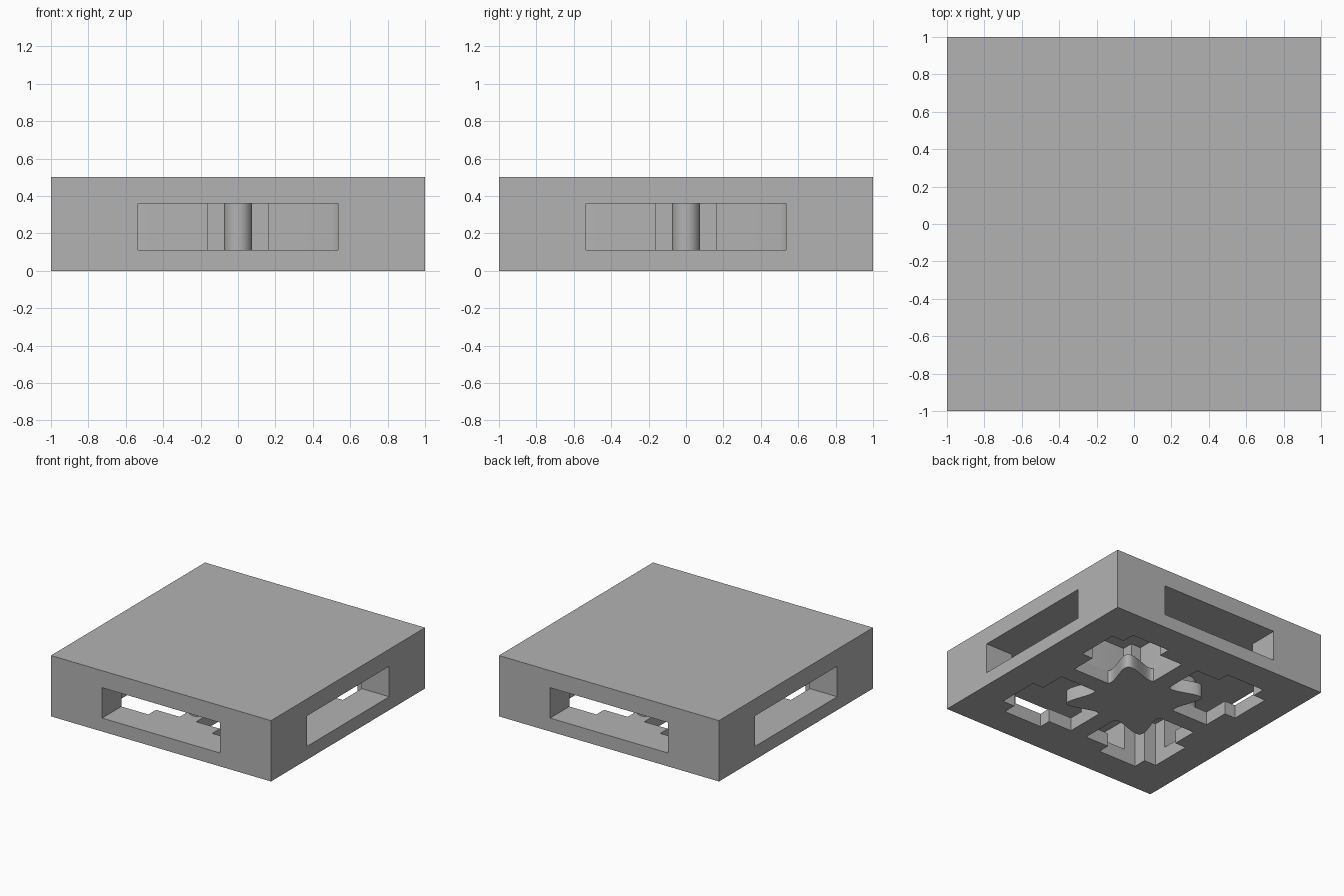
import bpy
import bmesh
from math import sin, cos, pi, sqrt
from mathutils import Vector

cube = bpy.data.objects.get("Cube")
if cube:
    bpy.data.objects.remove(cube, do_unlink=True)

HEIGHT = 0.5
FLOOR, CEILING = 0.11, 0.36      # inner chamber heights
WEB = 0.075                      # half thickness of the cross webs

grey = bpy.data.materials.new("plain_grey")
grey.use_nodes = True
colour = (0.45, 0.45, 0.45, 1)
grey.diffuse_color = colour
grey.node_tree.nodes["Principled BSDF"].inputs["Base Color"].default_value = colour


def turn(points, quarter):
    """Rotate plan points by quarter turns."""
    for _ in range(quarter):
        points = [(-y, x) for x, y in points]
    return points


def four_fold(points):
    return [p for q in range(4) for p in turn(points, q)]


def prism(name, outline, low, high):
    """Extrude a counter-clockwise plan outline between two heights."""
    bm = bmesh.new()
    face = bm.faces.new([bm.verts.new((x, y, low)) for x, y in outline])
    top = bmesh.ops.extrude_face_region(bm, geom=[face])["geom"]
    bmesh.ops.translate(bm, vec=Vector((0, 0, high - low)),
                        verts=[v for v in top if isinstance(v, bmesh.types.BMVert)])
    bmesh.ops.recalc_face_normals(bm, faces=bm.faces)
    mesh = bpy.data.meshes.new(name)
    bm.to_mesh(mesh)
    bm.free()
    mesh.materials.append(grey)
    obj = bpy.data.objects.new(name, mesh)
    bpy.context.collection.objects.link(obj)
    return obj


def cut(target, cutter):
    cutter.hide_render = True
    mod = target.modifiers.new("cut", "BOOLEAN")
    mod.operation = "DIFFERENCE"
    mod.solver = "EXACT"
    mod.object = cutter
    bpy.context.view_layer.objects.active = target
    bpy.ops.object.modifier_apply(modifier=mod.name)
    bpy.data.objects.remove(cutter, do_unlink=True)


def smooth(obj):
    bpy.ops.object.select_all(action="DESELECT")
    obj.select_set(True)
    bpy.context.view_layer.objects.active = obj
    bpy.ops.object.shade_smooth_by_angle(angle=pi / 6)


# Square tile block
tile = prism("tile_base", four_fold([(1, 1)]), 0, HEIGHT)

# Inner chamber with notched corners
cut(tile, prism("chamber_cutter",
                four_fold([(0.75, 0.64), (0.64, 0.64), (0.64, 0.75)]), FLOOR, CEILING))

# Slot through each side
for q in range(4):
    slot = [(-0.535, -1.1), (0.535, -1.1), (0.535, -0.7), (-0.535, -0.7)]
    cut(tile, prism("slot_cutter", turn(slot, q), FLOOR, CEILING))

# Stepped floor openings, each wrapped around a rounded tongue
steps = [(0.65, WEB), (0.65, 0.29), (0.75, 0.29), (0.75, 0.64), (0.64, 0.64),
         (0.64, 0.75), (0.29, 0.75), (0.29, 0.65), (WEB, 0.65)]
tongue = []
base_s, tip_s, half_w = 0.279, 0.51, 0.173
for i in range(25):
    w = half_w * (1 - i / 12)
    s = base_s + (tip_s - base_s) * (1 + cos(pi * w / half_w)) / 2
    tongue.append(((s - w) / sqrt(2), (s + w) / sqrt(2)))
for q in range(4):
    cut(tile, prism("floor_cutter", turn(steps + tongue, q), -0.1, FLOOR + 0.05))
smooth(tile)

# Cross-shaped post with round-ended webs inside the chamber
reach, core = 0.58, 0.165
web_end = [(reach - WEB + WEB * cos(a), WEB * sin(a))
           for a in [pi * (i / 12 - 0.5) for i in range(13)]]
post = prism("center_post",
             four_fold([(core, -WEB)] + web_end + [(core, WEB), (core, core)]),
             FLOOR - 0.005, CEILING + 0.005)
smooth(post)
